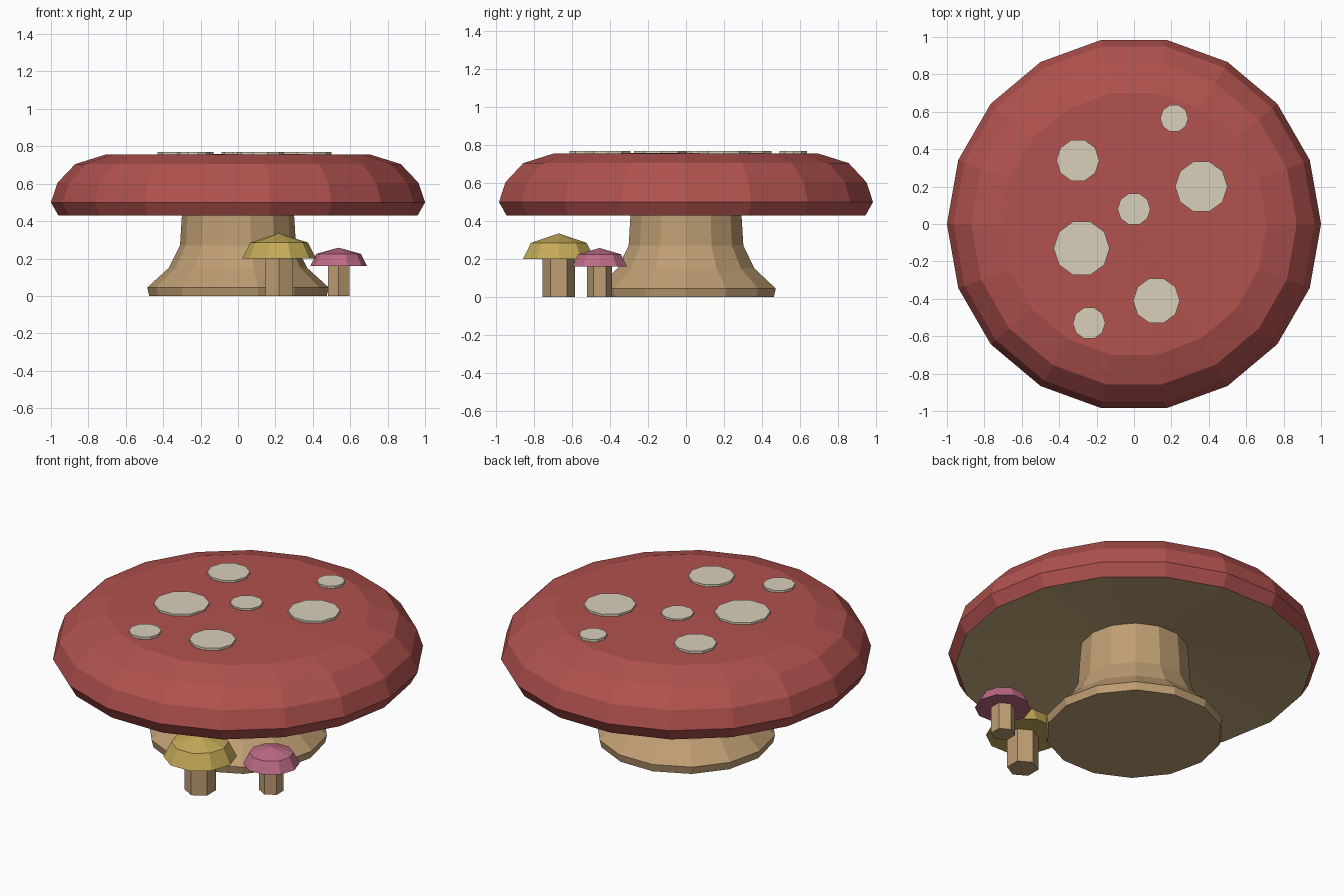
import bpy
import math

cube = bpy.data.objects.get("Cube")
if cube:
    bpy.data.objects.remove(cube, do_unlink=True)


def material(name, r, g, b):
    """Flat material from 0-255 display values, stored as linear."""
    def lin(c):
        c /= 255
        return c / 12.92 if c <= 0.04045 else ((c + 0.055) / 1.055) ** 2.4
    colour = (lin(r), lin(g), lin(b), 1)
    mat = bpy.data.materials.new(name)
    mat.use_nodes = True
    mat.diffuse_color = colour
    bsdf = mat.node_tree.nodes["Principled BSDF"]
    bsdf.inputs["Base Color"].default_value = colour
    bsdf.inputs["Roughness"].default_value = 0.9
    return mat


RED = material("cap red", 177, 82, 78)
CREAM = material("spot cream", 217, 208, 187)
TAN = material("stem tan", 190, 158, 115)
GILL = material("gill beige", 195, 169, 123)
YELLOW = material("small cap yellow", 196, 170, 88)
PINK = material("small cap pink", 190, 108, 134)


def lathe(name, profile, sides, mat, centre=(0, 0), turn=0.0):
    """Spin (radius, z) points, bottom to top, about a vertical axis.
    A zero radius closes to a point; other ends are filled flat."""
    verts, faces, rings = [], [], []
    for r, z in profile:
        count = sides if r else 1
        rings.append(range(len(verts), len(verts) + count))
        for i in range(count):
            a = turn + math.tau * i / sides
            verts.append((r * math.cos(a), r * math.sin(a), z))
    for low, high in zip(rings, rings[1:]):
        for i in range(sides):
            j = (i + 1) % sides
            if len(low) == 1:
                faces.append((low[0], high[j], high[i]))
            elif len(high) == 1:
                faces.append((low[i], low[j], high[0]))
            else:
                faces.append((low[i], low[j], high[j], high[i]))
    if len(rings[0]) > 1:
        faces.append(tuple(reversed(rings[0])))
    if len(rings[-1]) > 1:
        faces.append(tuple(rings[-1]))
    mesh = bpy.data.meshes.new(name)
    mesh.from_pydata(verts, [], faces)
    mesh.materials.append(mat)
    mesh.update()
    obj = bpy.data.objects.new(name, mesh)
    obj.location = (*centre, 0)
    bpy.context.collection.objects.link(obj)
    return obj


# Large cap, with a shallow hollow of gills underneath
cap = lathe("large_cap", [(0, 0.56), (0.96, 0.43), (1.0, 0.5), (0.965, 0.605),
                          (0.87, 0.705), (0.71, 0.755), (0, 0.76)], 18, RED)
cap.data.materials.append(GILL)
for face in cap.data.polygons:
    face.material_index = int(face.normal.z < -0.8)

# Flared stem
lathe("large_stem", [(0.475, 0), (0.485, 0.045), (0.37, 0.15), (0.31, 0.27),
                     (0.30, 0.43), (0.29, 0.54)], 14, TAN)

# Raised spots: x, y, radius
spots = [(-0.3, 0.34, 0.115), (0.215, 0.565, 0.075), (0.36, 0.2, 0.14),
         (0, 0.08, 0.088), (-0.28, -0.13, 0.15), (0.12, -0.41, 0.125),
         (-0.24, -0.53, 0.087)]
for n, (x, y, r) in enumerate(spots, 1):
    lathe(f"cap_spot_{n}", [(r, 0.75), (r, 0.77)], 10, CREAM, (x, y))


def small_mushroom(name, centre, stem_r, cap_r, base, shoulder, tip, mat):
    lathe(name + "_stem", [(stem_r, 0), (stem_r, base + 0.03)], 6, TAN,
          centre, math.pi / 2)
    lathe(name + "_cap", [(cap_r, base), (cap_r * 0.78, shoulder), (0, tip)],
          10, mat, centre)


small_mushroom("yellow_mushroom", (0.22, -0.67), 0.085, 0.198, 0.2, 0.285, 0.335, YELLOW)
small_mushroom("pink_mushroom", (0.538, -0.455), 0.066, 0.152, 0.16, 0.225, 0.258, PINK)
